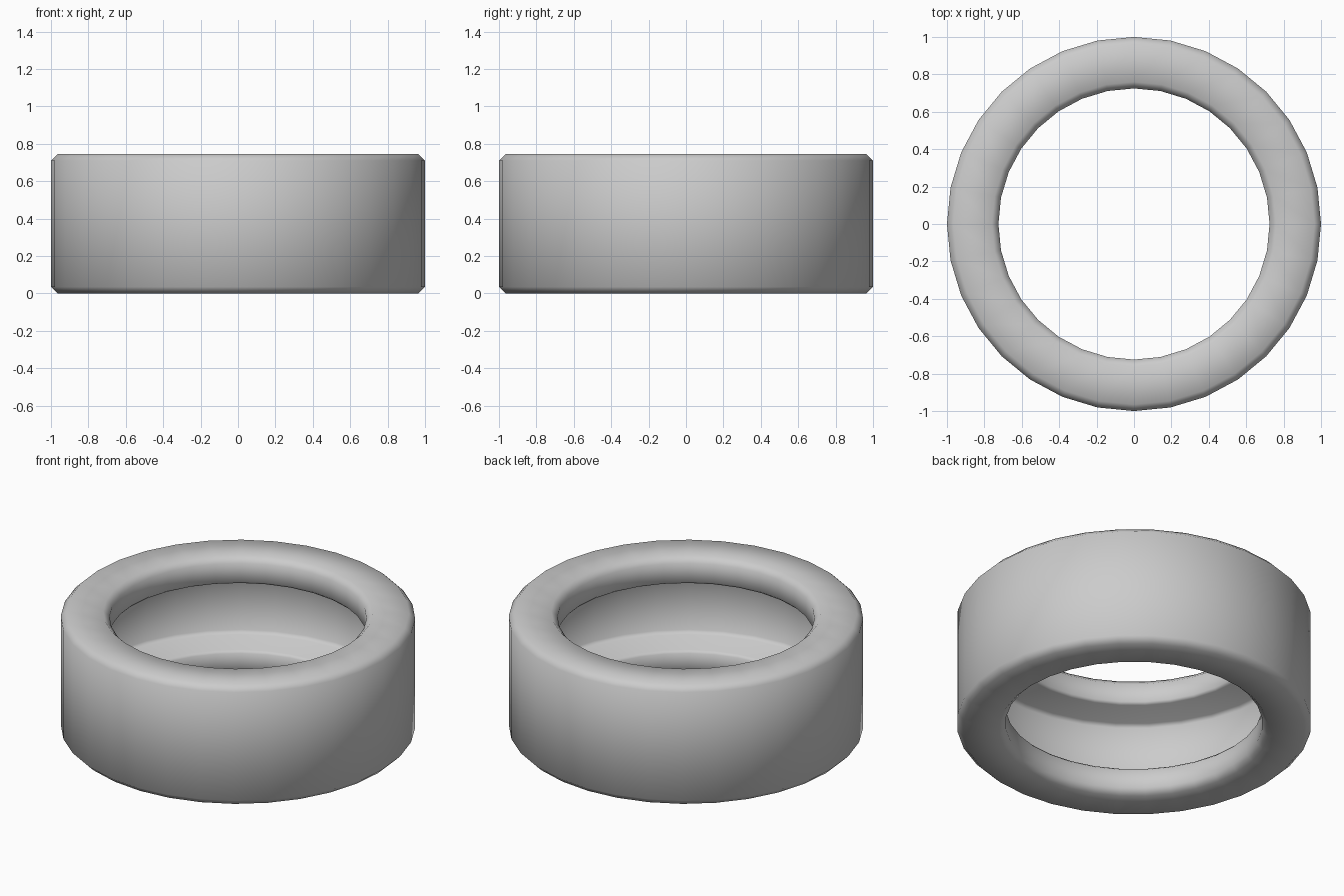
import bpy
import bmesh
import math

cube = bpy.data.objects.get("Cube")
if cube:
    bpy.data.objects.remove(cube, do_unlink=True)

# Material
grey = bpy.data.materials.new("plain grey")
grey.use_nodes = True
colour = (0.6, 0.6, 0.6, 1.0)
grey.diffuse_color = colour
grey.node_tree.nodes["Principled BSDF"].inputs["Base Color"].default_value = colour

SIDES = 32
HEIGHT = 0.745

# Lower half of the C-shaped section (radius, height): cavity wall, lip, outer wall
lower = [(0.965, 0.185), (0.945, 0.165), (0.74, 0.165), (0.725, 0.15),
         (0.725, 0.035), (0.76, 0.0), (0.965, 0.0), (1.0, 0.035)]
# Upper half mirrors the lower one
section = lower + [(r, HEIGHT - z) for r, z in reversed(lower)]

# Revolve the closed section into a hollow ring
bm = bmesh.new()
rings = []
for i in range(SIDES):
    a = 2 * math.pi * i / SIDES
    rings.append([bm.verts.new((r * math.cos(a), r * math.sin(a), z))
                  for r, z in section])
count = len(section)
for i in range(SIDES):
    here, after = rings[i], rings[(i + 1) % SIDES]
    for j in range(count):
        k = (j + 1) % count
        bm.faces.new((here[j], after[j], after[k], here[k]))
bmesh.ops.recalc_face_normals(bm, faces=bm.faces[:])
for face in bm.faces:
    face.smooth = True

mesh = bpy.data.meshes.new("hollow_ring")
bm.to_mesh(mesh)
bm.free()
mesh.materials.append(grey)
ring = bpy.data.objects.new("hollow_ring", mesh)
bpy.context.collection.objects.link(ring)
